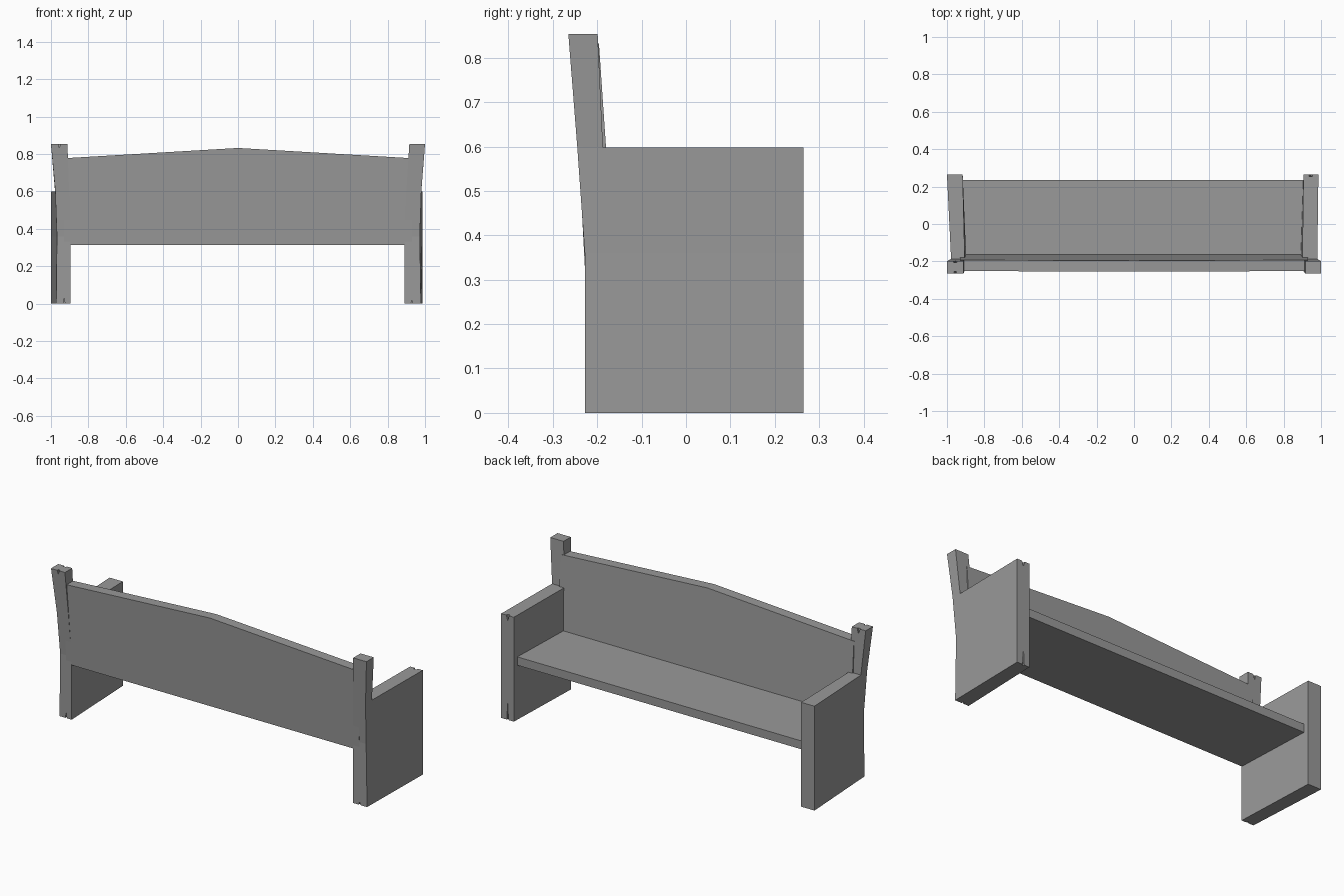
import bpy, bmesh

cube = bpy.data.objects.get("Cube")
if cube:
    bpy.data.objects.remove(cube, do_unlink=True)

# Single grey stone-like colour
grey = bpy.data.materials.new("plain grey")
grey.use_nodes = True
colour = (0.32, 0.32, 0.32, 1)
grey.diffuse_color = colour
grey.node_tree.nodes["Principled BSDF"].inputs["Base Color"].default_value = colour


def loft(name, ring_a, ring_b, caps):
    """Join two matching outlines with a rim and close both with cap faces."""
    bm = bmesh.new()
    a = [bm.verts.new(p) for p in ring_a]
    b = [bm.verts.new(p) for p in ring_b]
    n = len(a)
    for cap in caps:
        bm.faces.new([a[i] for i in cap])
        bm.faces.new([b[i] for i in reversed(cap)])
    for i in range(n):
        j = (i + 1) % n
        bm.faces.new((a[j], a[i], b[i], b[j]))
    bmesh.ops.recalc_face_normals(bm, faces=bm.faces)
    mesh = bpy.data.meshes.new(name)
    bm.to_mesh(mesh)
    bm.free()
    mesh.materials.append(grey)
    obj = bpy.data.objects.new(name, mesh)
    bpy.context.collection.objects.link(obj)
    return obj


def chip(panel, x, y, z, width, height, length):
    """Cut a small wedge-shaped chip, widest at z and pointed at z + height."""
    over = -0.01 if height > 0 else 0.01
    tri = [(x - width, z + over), (x + width, z + over), (x, z + height)]
    cutter = loft("chip_cutter", [(u, y - length, w) for u, w in tri],
                  [(u, y + length, w) for u, w in tri], [range(3)])
    cutter.hide_render = True
    cutter.hide_set(True)
    cutter.display_type = 'WIRE'
    mod = panel.modifiers.new("chip", 'BOOLEAN')
    mod.operation = 'DIFFERENCE'
    mod.solver = 'EXACT'
    mod.object = cutter


# End panels: arm rest with raised post, leaning slightly outwards
outline = [(-0.228, 0), (-0.228, 0.36), (-0.245, 0.6), (-0.265, 0.853),
           (-0.199, 0.853), (-0.187, 0.598), (0.265, 0.598), (0.265, 0.36), (0.265, 0)]
panel_caps = [(0, 1, 7, 8), (1, 2, 5, 6, 7), (2, 3, 4, 5)]


def end_panel(name, side, outer, inner):
    return loft(name, [(side * x, y, z) for x, (y, z) in zip(outer, outline)],
                [(side * x, y, z) for x, (y, z) in zip(inner, outline)], panel_caps)


right = end_panel("right_end_panel", -1,
                  [.972, .968, .977, 1, 1, .978, 1, 1, 1],
                  [.895, .895, .903, .912, .912, .905, .916, .916, .916])
left = end_panel("left_end_panel", 1,
                 [.978, .972, .98, 1, 1, .98, .986, .986, .986],
                 [.89, .89, .9, .916, .916, .9, .906, .906, .906])

# Worn chips at the ends of posts, arms and feet
chip(right, -0.955, -0.265, 0.853, 0.01, -0.02, 0.01)
chip(right, -0.955, -0.199, 0.853, 0.012, -0.03, 0.008)
chip(right, -0.93, -0.228, 0, 0.006, 0.035, 0.012)
chip(left, 0.945, 0.265, 0.598, 0.012, -0.03, 0.012)
chip(left, 0.945, 0.265, 0, 0.006, 0.1, 0.008)
chip(left, 0.93, -0.228, 0, 0.008, 0.02, 0.012)

# Seat plank
seat = [(-0.2, 0.312), (0.235, 0.312), (0.235, 0.36), (-0.2, 0.36)]
loft("seat", [(-0.93, y, z) for y, z in seat], [(0.93, y, z) for y, z in seat], [range(4)])

# Reclined back rest with a shallow peak
back = [(-0.93, 0.312), (0.93, 0.312), (0.93, 0.777), (0, 0.832), (-0.93, 0.777)]
loft("back_rest",
     [(x, -0.227 - 0.053 * (z - 0.312), z) for x, z in back],
     [(x, -0.164 - 0.068 * (z - 0.36), z) for x, z in back], [range(5)])
